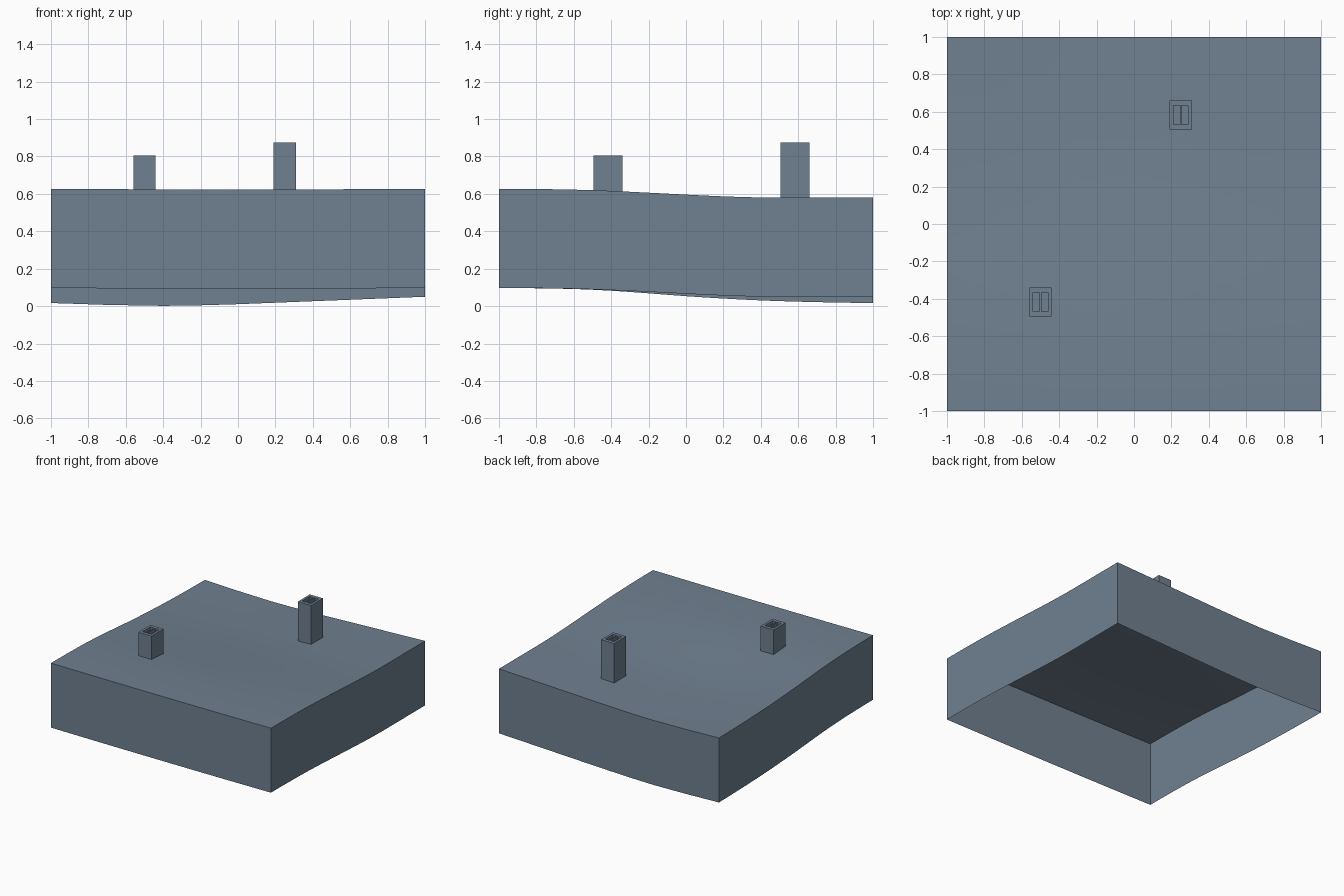
import bpy, bmesh, math

cube = bpy.data.objects.get("Cube")
if cube:
    bpy.data.objects.remove(cube, do_unlink=True)

slate = bpy.data.materials.new("slate_grey")
slate.use_nodes = True
COLOUR = (0.162, 0.216, 0.279, 1)
slate.diffuse_color = COLOUR
slate.node_tree.nodes["Principled BSDF"].inputs["Base Color"].default_value = COLOUR

THICK = 0.53
# Height profiles of the lower rim: along the back edge, and the slope from front to back
BACK = [(-1, .016), (-.7, .006), (-.4, .001), (-.2, .004), (0, .010),
        (.3, .022), (.6, .034), (1, .05)]
FALL_LEFT = [(-1, 0), (-.75, .02), (-.5, .14), (-.25, .38), (0, .66), (.2, .87), (.4, 1), (1, 1)]
FALL_RIGHT = [(-1, 0), (-.75, .02), (-.5, .1), (-.25, .3), (0, .55), (.2, .7), (.4, .83),
              (.7, .94), (1, 1)]


def sample(points, t):
    for (a, u), (b, v) in zip(points, points[1:]):
        if t <= b:
            return u + (v - u) * (t - a) / (b - a)
    return points[-1][1]


def smooth_sample(points, t):
    return sum(sample(points, max(-1, min(1, t + d))) for d in (-.1, 0, .1)) / 3


def rim_height(x, y):
    front = 0.094 + 0.003 * x * x
    w = (x + 1) / 2
    fall = w * smooth_sample(FALL_LEFT, y) + (1 - w) * smooth_sample(FALL_RIGHT, y)
    return front + (sample(BACK, x) - front) * fall


def finish(name, bm):
    bmesh.ops.recalc_face_normals(bm, faces=bm.faces)
    mesh = bpy.data.meshes.new(name)
    bm.to_mesh(mesh)
    bm.free()
    mesh.materials.append(slate)
    obj = bpy.data.objects.new(name, mesh)
    bpy.context.collection.objects.link(obj)
    return obj


def extrude_boundary(bm):
    edges = [e for e in bm.edges if e.is_boundary]
    result = bmesh.ops.extrude_edge_only(bm, edges=edges)
    return [g for g in result["geom"] if isinstance(g, bmesh.types.BMVert)]


# Gently rolling sheet with thin side walls, open underneath
bm = bmesh.new()
bmesh.ops.create_grid(bm, x_segments=20, y_segments=20, size=1)
for v in bm.verts:
    v.co.z = rim_height(v.co.x, v.co.y) + THICK
for v in extrude_boundary(bm):
    v.co.z -= THICK
roof = finish("rolling_roof", bm)
bpy.ops.object.select_all(action="DESELECT")
roof.select_set(True)
bpy.context.view_layer.objects.active = roof
bpy.ops.object.shade_smooth_by_angle(angle=math.radians(30))


# Rectangular chimney with two sunken flues
def chimney(name, cx, cy, top):
    xs = [-.06, -.04, -.005, .005, .04, .06]
    ys = [-.078, -.05, .05, .078]
    bm = bmesh.new()
    grid = [[bm.verts.new((cx + x, cy + y, top)) for y in ys] for x in xs]
    flues = []
    for i in range(len(xs) - 1):
        for j in range(len(ys) - 1):
            face = bm.faces.new((grid[i][j], grid[i + 1][j], grid[i + 1][j + 1], grid[i][j + 1]))
            if j == 1 and i in (1, 3):
                flues.append(face)
    for v in extrude_boundary(bm):
        v.co.z = rim_height(v.co.x, v.co.y) + THICK
    sunk = bmesh.ops.extrude_discrete_faces(bm, faces=flues)["faces"]
    for v in {v for f in sunk for v in f.verts}:
        v.co.z -= 0.025
    finish(name, bm)


chimney("front_chimney", -.5, -.417, .805)
chimney("back_chimney", .25, .583, .875)
